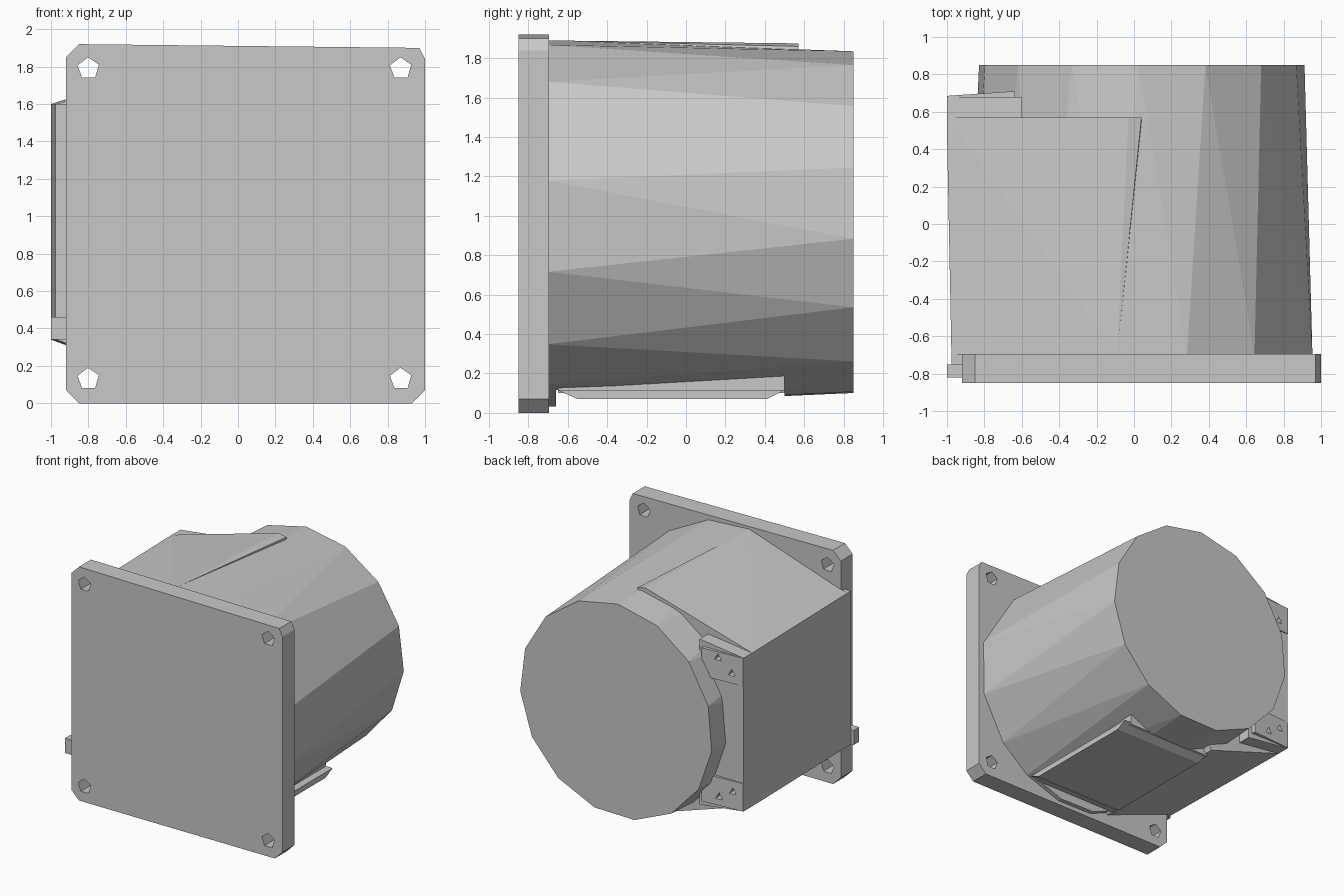
import bpy, bmesh, math

if "Cube" in bpy.data.objects:
    bpy.data.objects.remove(bpy.data.objects["Cube"])

CX, CZ = 0.04, 0.96                     # axis of the round housing

grey = bpy.data.materials.new("plain grey")
grey.diffuse_color = (0.58, 0.58, 0.58, 1)
grey.use_nodes = True
grey.node_tree.nodes["Principled BSDF"].inputs["Base Color"].default_value = grey.diffuse_color


def hull(name, points):
    """Flat-faced convex solid around a set of points."""
    bm = bmesh.new()
    for p in points:
        bm.verts.new(p)
    res = bmesh.ops.convex_hull(bm, input=bm.verts[:])
    loose = {g for g in res["geom_interior"] + res["geom_unused"]
             if isinstance(g, bmesh.types.BMVert) and g.is_valid}
    bmesh.ops.delete(bm, geom=list(loose), context='VERTS')
    bmesh.ops.dissolve_limit(bm, angle_limit=0.01, verts=bm.verts[:], edges=bm.edges[:])
    bmesh.ops.recalc_face_normals(bm, faces=bm.faces[:])
    me = bpy.data.meshes.new(name)
    bm.to_mesh(me)
    bm.free()
    me.materials.append(grey)
    ob = bpy.data.objects.new(name, me)
    bpy.context.collection.objects.link(ob)
    return ob


def at(y, profile):
    return [(x, y, z) for x, z in profile]


def polar(angles, r, cx=CX, cz=CZ):
    return [(cx + r * math.cos(math.radians(a)), cz + r * math.sin(math.radians(a))) for a in angles]


def ring(n, r, phase, cx=CX, cz=CZ):
    return polar([phase + 360 * i / n for i in range(n)], r, cx, cz)


def rect(x0, x1, z0, z1):
    return [(x0, z0), (x1, z0), (x1, z1), (x0, z1)]


def block(name, x0, x1, y0, y1, z0, z1):
    return hull(name, at(y0, rect(x0, x1, z0, z1)) + at(y1, rect(x0, x1, z0, z1)))


def cut(target, cutter):
    """Subtract the cutter, then drop it."""
    m = target.modifiers.new("cut", 'BOOLEAN')
    m.operation, m.object, m.solver = 'DIFFERENCE', cutter, 'EXACT'
    bpy.context.view_layer.objects.active = target
    bpy.ops.object.modifier_apply(modifier=m.name)
    bpy.data.objects.remove(cutter)


def cut_hole(target, x, z, n, r, y0, y1, phase):
    prof = ring(n, r, phase, x, z)
    cut(target, hull("hole_cutter", at(y0, prof) + at(y1, prof)))


# mounting flange with clipped corners and four through holes
x0, x1, z0, z1, c = -0.92, 1.0, 0.0, 1.92, 0.07
outline = [(x0 + c, z0), (x1 - c, z0), (x1, z0 + c), (x1, z1 - 0.08),
           (x1 - 0.03, z1 - 0.02), (x0 + c, z1), (x0, z1 - c), (x0, z0 + c)]
flange = hull("mounting_flange", at(-0.85, outline) + at(-0.695, outline))
for hx in (-0.80, 0.87):
    for hz in (0.13, 1.79):
        cut_hole(flange, hx, hz, 5, 0.06, -0.95, -0.6, 20)

# tapered round housing, more sides at the back than at the flange
front_ring = at(-0.7, polar((-60, -40.6, -15, 13.5, 50, 75, 98, 125, 152, 180, 208, 235, 259, 279), 0.94))
housing = hull("round_housing", front_ring + at(0.85, ring(15, 0.875, 19)))

# side shoulder running from the housing tangent to the side box
shoulder = hull("side_shoulder",
                at(-0.7, [(-0.09, 1.89), (-0.97, 1.6), (-0.97, 0.34), (-0.31, 0.09), (0.04, 0.9)])
                + at(0.57, [(-0.03, 1.875), (-1.0, 1.6), (-1.0, 0.34), (-0.31, 0.115), (0.04, 0.9), (0.04, 1.86)]))

# flat recess under the housing
for part in (housing, shoulder):
    cut(part, block("recess_cutter", -0.6, 0.7, -0.66, 0.5, -0.2, 0.115))

# side box with its thin front edge and lip
box_profile = [(-1.0, 0.34), (-0.6, 0.29), (-0.6, 1.65), (-1.0, 1.6)]
side_box = hull("side_box", at(0.5, box_profile) + at(0.68, box_profile))
hull("side_box_edge", at(-0.75, rect(-0.975, -0.92, 0.34, 1.6)) + at(0.5, rect(-1.0, -0.92, 0.34, 1.6)))
block("side_box_lip", -1.0, -0.92, -0.82, -0.75, 0.34, 0.46)

# two screw lugs on the back of the side box
for name, lo, hi, screws in (
        ("upper_lug", 1.37, 1.6, ((-0.90, 1.45), (-0.78, 1.55))),
        ("lower_lug", 0.34, 0.57, ((-0.91, 0.48), (-0.79, 0.41)))):
    lug = hull(name, at(0.6, rect(-1.0, -0.62, lo, hi))
               + [(x, 0.685 if x < -0.9 else 0.71, z) for x, z in rect(-1.0, -0.64, lo, hi)])
    for sx, sz in screws:
        for part in (lug, side_box):
            cut_hole(part, sx, sz, 3, 0.035, 0.63, 0.8, 90)

# base pad and its raised cover under the housing
block("base_pad", -0.33, 0.45, -0.65, 0.5, 0.1, 0.3)
pad_top = [(x, y, 0.115) for x in (-0.33, 0.51) for y in (-0.65, 0.5)]
pad_low = [(x, y, 0.07) for x in (-0.31, 0.51) for y in (-0.55, 0.41)]
hull("base_cover", pad_top + pad_low)
